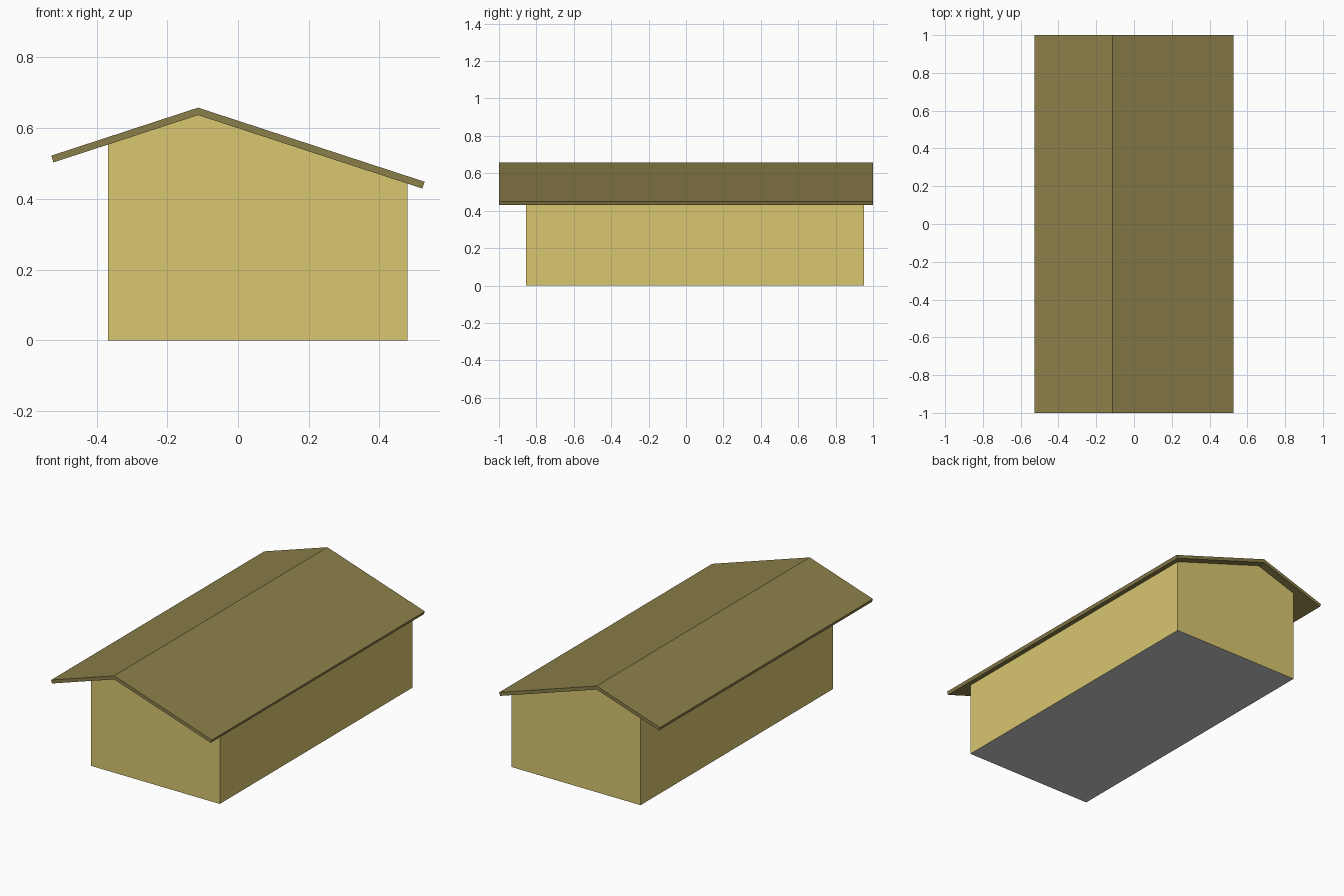
import bpy
import bmesh

if "Cube" in bpy.data.objects:
    bpy.data.objects.remove(bpy.data.objects["Cube"])


def material(name, color):
    mat = bpy.data.materials.new(name)
    mat.diffuse_color = (*color, 1)
    mat.use_nodes = True
    mat.node_tree.nodes["Principled BSDF"].inputs["Base Color"].default_value = mat.diffuse_color
    return mat


def extrude_profile(name, profile, y0, y1, mats):
    """Extrude an x-z outline along y into a closed prism."""
    bm = bmesh.new()
    face = bm.faces.new([bm.verts.new((x, y0, z)) for x, z in profile])
    ext = bmesh.ops.extrude_face_region(bm, geom=[face], use_keep_orig=True)
    moved = [v for v in ext["geom"] if isinstance(v, bmesh.types.BMVert)]
    bmesh.ops.translate(bm, verts=moved, vec=(0, y1 - y0, 0))
    bmesh.ops.recalc_face_normals(bm, faces=bm.faces)
    # faces lying on the ground take the second material
    for f in bm.faces:
        if len(mats) > 1 and all(abs(v.co.z) < 1e-5 for v in f.verts):
            f.material_index = 1
    mesh = bpy.data.meshes.new(name)
    bm.to_mesh(mesh)
    bm.free()
    for mat in mats:
        mesh.materials.append(mat)
    obj = bpy.data.objects.new(name, mesh)
    bpy.context.collection.objects.link(obj)
    return obj


wall_mat = material("wall_yellow", (0.69, 0.565, 0.162))
roof_mat = material("roof_brown", (0.258, 0.212, 0.067))
floor_mat = material("floor_grey", (0.6, 0.6, 0.6))

RIDGE_X, UNDER_Z, TOP_Z, SLOPE = -0.113, 0.637, 0.658, 0.327
LEFT, RIGHT = -0.368, 0.479


def under(x):
    """Height of the roof underside at x."""
    return UNDER_Z - SLOPE * abs(x - RIDGE_X)


def top(x):
    return under(x) + TOP_Z - UNDER_Z


# House body with an off-centre gable and a grey floor
extrude_profile("house_body",
                [(LEFT, 0), (RIGHT, 0), (RIGHT, under(RIGHT)),
                 (RIDGE_X, UNDER_Z), (LEFT, under(LEFT))],
                -0.855, 0.952, [wall_mat, floor_mat])

# Overhanging roof, eaves cut square to the slope
extrude_profile("roof",
                [(-0.522, under(-0.522)), (RIDGE_X, UNDER_Z), (0.521, under(0.521)),
                 (0.528, top(0.528)), (RIDGE_X, TOP_Z), (-0.528, top(-0.528))],
                -1, 1, [roof_mat])
